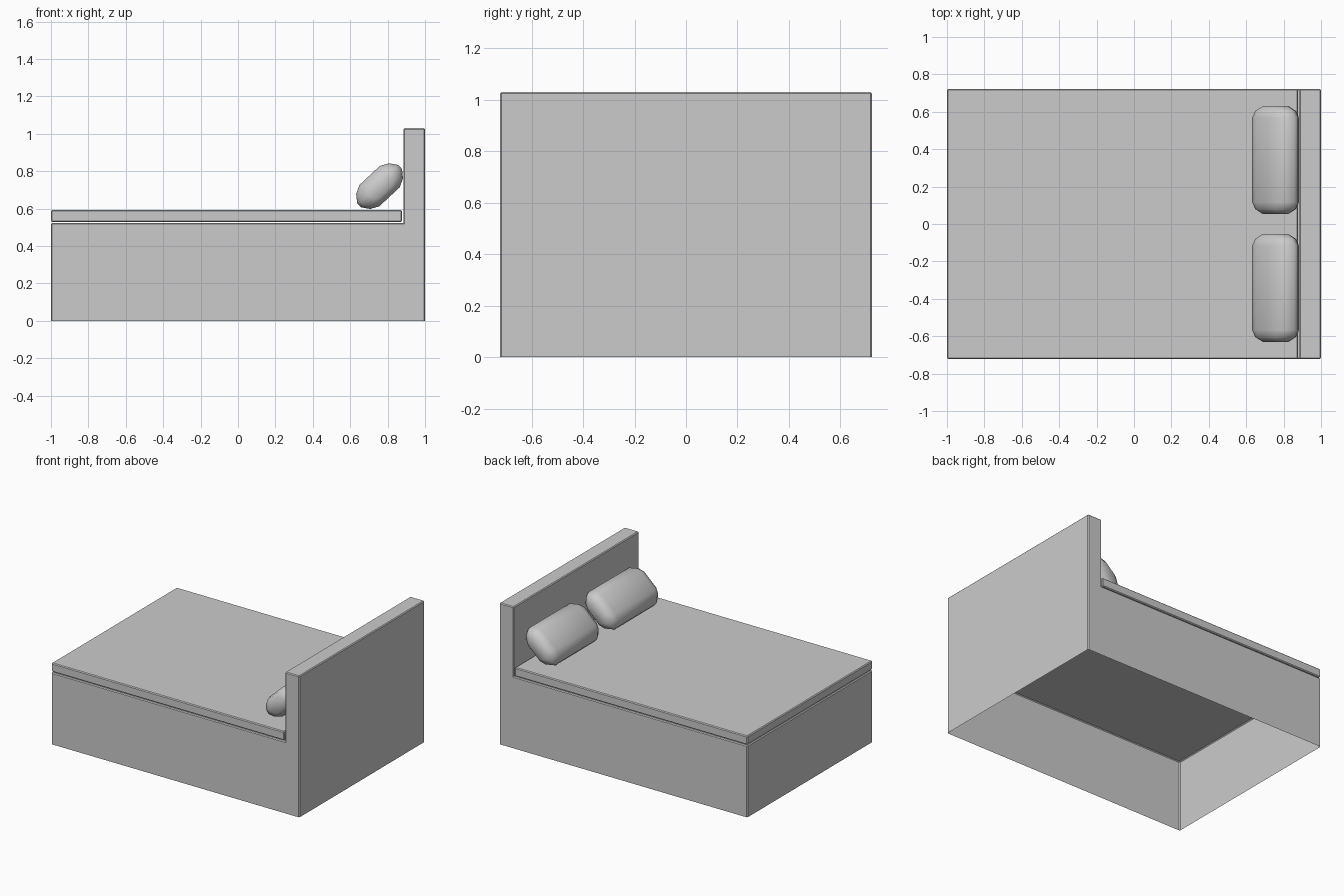
import bpy, bmesh
from math import radians, cos, sin

if "Cube" in bpy.data.objects:
    bpy.data.objects.remove(bpy.data.objects["Cube"])

W = 0.722  # half width of the bed


def finish(name, bm, angle=30):
    bmesh.ops.recalc_face_normals(bm, faces=bm.faces)
    me = bpy.data.meshes.new(name)
    bm.to_mesh(me)
    bm.free()
    ob = bpy.data.objects.new(name, me)
    bpy.context.collection.objects.link(ob)
    bpy.ops.object.select_all(action='DESELECT')
    ob.select_set(True)
    bpy.context.view_layer.objects.active = ob
    bpy.ops.object.shade_smooth_by_angle(angle=radians(angle))
    return ob


def loft(rings):
    # closed skin through equal-length rings of points, capped at both ends
    bm = bmesh.new()
    vs = [[bm.verts.new(p) for p in ring] for ring in rings]
    n = len(vs[0])
    for a, b in zip(vs, vs[1:]):
        for i in range(n):
            j = (i + 1) % n
            bm.faces.new((a[i], a[j], b[j], b[i]))
    bm.faces.new(vs[0])
    bm.faces.new(vs[-1])
    bmesh.ops.recalc_face_normals(bm, faces=bm.faces)
    return bm


def soften(bm, width):
    edges = [e for e in bm.edges if len(e.link_faces) == 2 and e.is_convex]
    bmesh.ops.bevel(bm, geom=edges, offset=width, segments=1,
                    affect='EDGES', profile=0.5)


# Base and headboard: one L-shaped shell, open underneath
outline = [(-1, 0), (1, 0), (1, 1.03), (0.885, 1.03), (0.885, 0.523), (-1, 0.523)]
bm = loft([[(x, y, z) for x, z in outline] for y in (-W, W)])
floor = [f for f in bm.faces if all(v.co.z < 0.001 for v in f.verts)]
bmesh.ops.delete(bm, geom=floor, context='FACES')
soften(bm, 0.006)
finish("bed_frame", bm, 20)

# Mattress
slab = [(-1, 0.528), (0.877, 0.528), (0.877, 0.592), (-1, 0.592)]
bm = loft([[(x, y, z) for x, z in slab] for y in (-W, W)])
soften(bm, 0.006)
finish("mattress", bm, 20)

# Pillows: rounded profile leaning on the headboard, tapered at both ends
quarter = [(0.15, 0.015), (0.12, 0.055), (0.075, 0.078)]
half = quarter + [(-u, v) for u, v in reversed(quarter)]
profile = half + [(u, -v) for u, v in reversed(half)]
stations = [(-0.288, 0.55), (-0.262, 0.87), (-0.225, 1.0),
            (0.225, 1.0), (0.262, 0.87), (0.288, 0.55)]
tilt = radians(43)
for side, name in ((-1, "pillow_right"), (1, "pillow_left")):
    rings = []
    for y, s in stations:
        rings.append([(0.757 + s * (u * cos(tilt) - v * sin(tilt)),
                       side * 0.342 + y,
                       0.72 + s * (u * sin(tilt) + v * cos(tilt)))
                      for u, v in profile])
    finish(name, loft(rings), 40)
